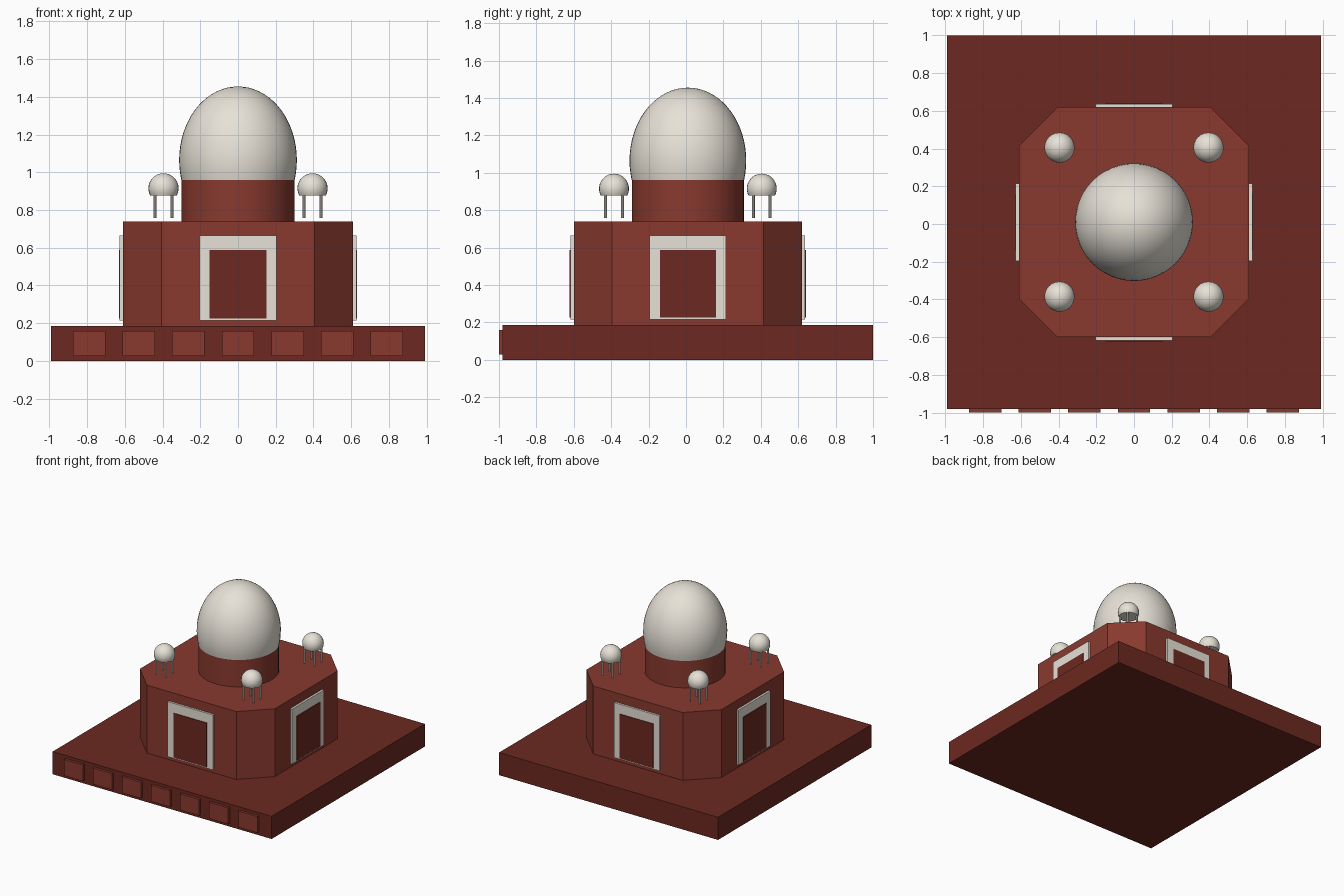
import bpy, bmesh, math

if "Cube" in bpy.data.objects:
    bpy.data.objects.remove(bpy.data.objects["Cube"])

CY = 0.01  # building centre in y (the front panels stick out of the plinth)


def material(name, rgb):
    m = bpy.data.materials.new(name)
    m.diffuse_color = (*rgb, 1)
    m.use_nodes = True
    m.node_tree.nodes["Principled BSDF"].inputs["Base Color"].default_value = m.diffuse_color
    return m


DARK = material("dark_sandstone", (0.15, 0.022, 0.015))
RED = material("red_sandstone", (0.25, 0.042, 0.028))
WHITE = material("white_marble", (0.80, 0.76, 0.68))


def finish(name, bm, mat, smooth=False):
    bmesh.ops.recalc_face_normals(bm, faces=bm.faces)
    me = bpy.data.meshes.new(name)
    bm.to_mesh(me)
    bm.free()
    me.materials.append(mat)
    ob = bpy.data.objects.new(name, me)
    bpy.context.collection.objects.link(ob)
    if smooth:
        bpy.ops.object.select_all(action='DESELECT')
        ob.select_set(True)
        bpy.context.view_layer.objects.active = ob
        bpy.ops.object.shade_smooth_by_angle(angle=math.radians(35))
    return ob


def prism(name, outline, z0, z1, mat):
    bm = bmesh.new()
    face = bm.faces.new([bm.verts.new((x, y, z0)) for x, y in outline])
    top = bmesh.ops.extrude_face_region(bm, geom=[face])["geom"]
    bmesh.ops.translate(bm, vec=(0, 0, z1 - z0),
                        verts=[v for v in top if isinstance(v, bmesh.types.BMVert)])
    return finish(name, bm, mat)


def box(name, x0, x1, y0, y1, z0, z1, mat):
    return prism(name, [(x0, y0), (x1, y0), (x1, y1), (x0, y1)], z0, z1, mat)


def lathe(name, profile, loc, segments, mat):
    """Revolve (radius, z) points around z; the ends close the solid."""
    bm = bmesh.new()
    vs = [bm.verts.new((r, 0, z)) for r, z in profile]
    edges = [bm.edges.new(p) for p in zip(vs, vs[1:])]
    bmesh.ops.spin(bm, geom=vs + edges, cent=(0, 0, 0), axis=(0, 0, 1),
                   angle=math.tau, steps=segments)
    bmesh.ops.remove_doubles(bm, verts=bm.verts, dist=1e-5)
    ob = finish(name, bm, mat, smooth=True)
    ob.location = loc
    return ob


def dome(name, radius, height, cut, loc, segments, rings, mat):
    """Ellipsoid truncated by a flat base at z = cut below its centre."""
    a0 = math.asin(cut / height)
    pts = [(0, cut)]
    for i in range(rings + 1):
        a = a0 + (math.pi / 2 - a0) * i / rings
        pts.append((radius * math.cos(a) if i < rings else 0, height * math.sin(a)))
    return lathe(name, pts, loc, segments, mat)


# Plinth with a row of raised panels along the front
box("plinth", -0.99, 0.99, CY - 0.99, CY + 0.99, 0, 0.185, DARK)
for i in range(-3, 4):
    x = i * 0.263
    box(f"plinth_panel_{i + 4}", x - 0.086, x + 0.086, -1.0, -0.97, 0.027, 0.16, RED)

# Main hall: square with chamfered corners
h, f = 0.61, 0.405
octagon = [(-f, -h), (f, -h), (h, -f), (h, f), (f, h), (-f, h), (-h, f), (-h, -f)]
prism("main_hall", [(x, y + CY) for x, y in octagon], 0.185, 0.74, RED)

# Portal frame and doorway on each of the four sides
for i, side in enumerate(("front", "right", "back", "left")):
    frame = box(f"{side}_portal_frame", -0.205, 0.205, -0.627, -0.60, 0.215, 0.665, WHITE)
    door = box(f"{side}_doorway", -0.15, 0.15, -0.632, -0.60, 0.225, 0.587, DARK)
    for ob in (frame, door):
        ob.rotation_euler.z = i * math.pi / 2
        ob.location.y = CY

# Drum and main dome
lathe("drum", [(0, 0.73), (0.30, 0.73), (0.30, 0.96), (0, 0.96)], (0, CY, 0), 48, RED)
dome("main_dome", 0.312, 0.39, -0.105, (0, CY, 1.065), 48, 20, WHITE)

# Four corner kiosks: small dome on four thin columns
for sx in (-1, 1):
    for sy in (-1, 1):
        tag = f"{'back' if sy > 0 else 'front'}_{'right' if sx > 0 else 'left'}"
        cx, cy = sx * 0.395, CY + sy * 0.395
        dome(f"{tag}_kiosk_dome", 0.08, 0.08, -0.037, (cx, cy, 0.915), 24, 12, WHITE)
        for k in range(4):
            a = math.pi / 4 + k * math.pi / 2
            r = 0.045 * math.sqrt(2)
            lathe(f"{tag}_kiosk_column_{k + 1}",
                  [(0, 0.757), (0.008, 0.757), (0.008, 0.885), (0, 0.885)],
                  (cx + r * math.cos(a), cy + r * math.sin(a), 0), 10, WHITE)
